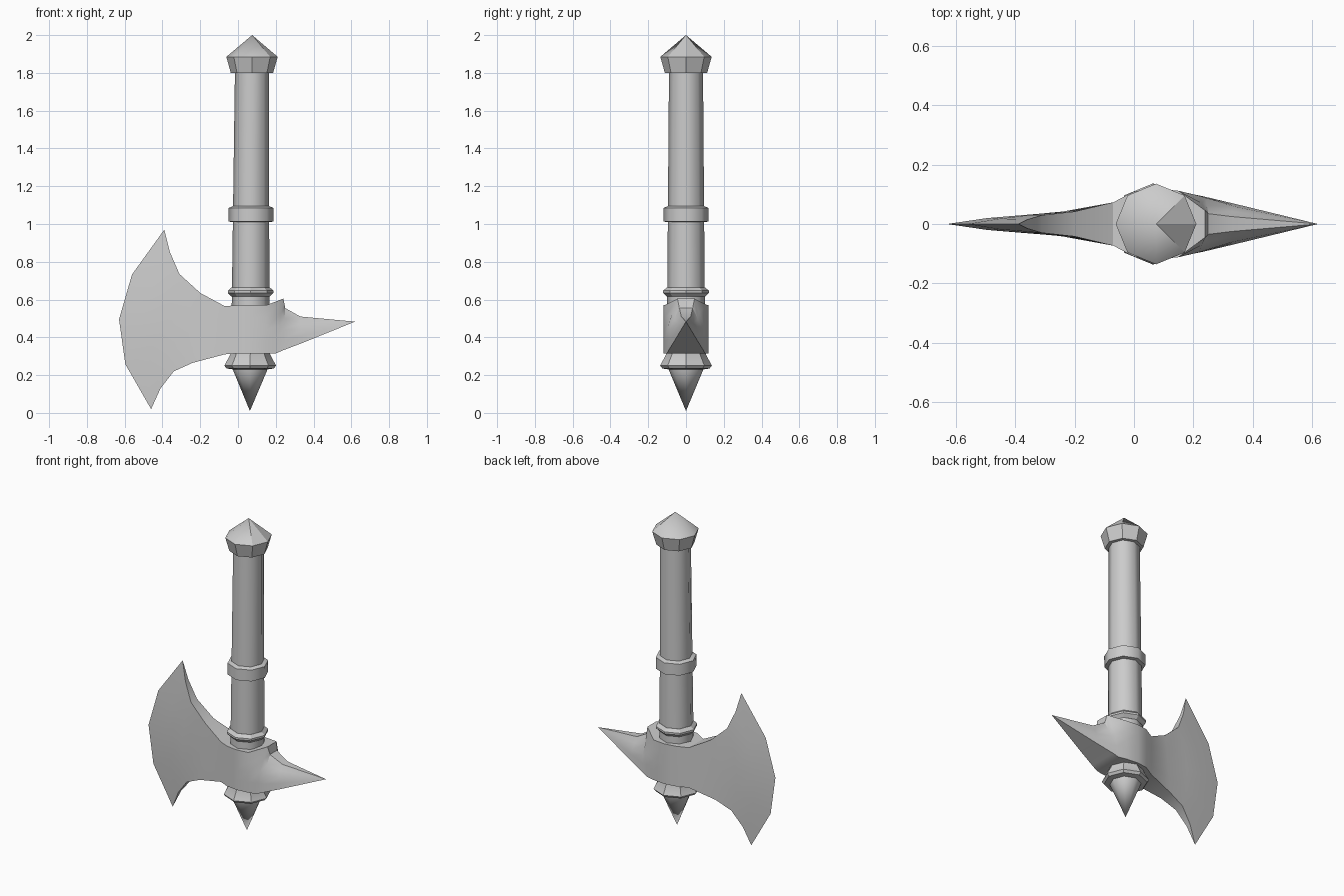
import bpy, bmesh, math

cube = bpy.data.objects.get("Cube")
if cube:
    bpy.data.objects.remove(cube, do_unlink=True)

steel = bpy.data.materials.new("grey_steel")
steel.use_nodes = True
GREY = (0.6, 0.6, 0.6, 1)
steel.diffuse_color = GREY
steel.node_tree.nodes["Principled BSDF"].inputs["Base Color"].default_value = GREY


def ring_part(name, rings, angle=30):
    """Skin a list of equally long point rings into a closed part."""
    bm = bmesh.new()
    loops = [[bm.verts.new(p) for p in ring] for ring in rings]
    count = len(loops[0])
    for low, high in zip(loops, loops[1:]):
        for i in range(count):
            j = (i + 1) % count
            bm.faces.new((low[i], low[j], high[j], high[i]))
    bm.faces.new(loops[0][::-1])
    bm.faces.new(loops[-1])
    bmesh.ops.remove_doubles(bm, verts=bm.verts[:], dist=0.0005)
    bmesh.ops.recalc_face_normals(bm, faces=bm.faces[:])
    mesh = bpy.data.meshes.new(name)
    bm.to_mesh(mesh)
    bm.free()
    mesh.materials.append(steel)
    obj = bpy.data.objects.new(name, mesh)
    bpy.context.collection.objects.link(obj)
    bpy.ops.object.select_all(action="DESELECT")
    obj.select_set(True)
    bpy.context.view_layer.objects.active = obj
    bpy.ops.object.shade_smooth_by_angle(angle=math.radians(angle))
    return obj


def turned_part(name, profile, angle=30, sides=8):
    """Turn a (radius, height) profile around the slightly leaning shaft axis."""
    rings = []
    for radius, z in profile:
        centre = 0.063 + 0.006 * z
        turns = [math.tau * i / sides for i in range(sides)]
        rings.append([(centre + radius * math.cos(a), radius * math.sin(a), z)
                      for a in turns])
    return ring_part(name, rings, angle)


# Handle, its bands and the pommel
turned_part("shaft", [(0.102, 0.3), (0.099, 0.65), (0.09, 1.82)], angle=50)
turned_part("grip_band", [(0.095, 1.01), (0.119, 1.013), (0.119, 1.085), (0.095, 1.095)], angle=50)
turned_part("neck_ring", [(0.1, 0.615), (0.121, 0.635), (0.121, 0.647), (0.1, 0.665)])
turned_part("pommel", [(0.112, 1.8), (0.136, 1.885), (0, 2)])

# Collar and spike under the head
turned_part("lower_collar", [(0.105, 0.325), (0.105, 0.31), (0.137, 0.25), (0.125, 0.235), (0.09, 0.23)])
turned_part("bottom_spike", [(0.092, 0.24), (0.09, 0.225), (0, 0.01)], angle=50)


def section(bottom, top, bulge, widths):
    """Ring through the head: bowed column of points, mirrored front to back."""
    column = []
    for i in range(5):
        t = i / 4
        bow = 1 - (2 * t - 1) ** 2
        x = bottom[0] + (top[0] - bottom[0]) * t + bulge * bow
        z = bottom[1] + (top[1] - bottom[1]) * t
        low, mid, high = widths
        w = low + (mid - low) * 2 * t if t < 0.5 else mid + (high - mid) * (2 * t - 1)
        column.append((x, w, z))
    return [(x, -w, z) for x, w, z in column] + column[::-1]


# Axe head from the cutting edge, through the socket, to the rear spike
stations = [
    ((-0.46, 0.02), (-0.39, 0.97), -0.205, (0, 0, 0)),
    ((-0.41, 0.13), (-0.36, 0.85), -0.11, (0.015, 0.02, 0.015)),
    ((-0.34, 0.22), (-0.31, 0.735), -0.05, (0.03, 0.03, 0.03)),
    ((-0.24, 0.265), (-0.2, 0.635), 0, (0.042, 0.042, 0.042)),
    ((-0.07, 0.31), (-0.07, 0.565), 0, (0.073, 0.073, 0.073)),
    ((0, 0.315), (0, 0.57), 0, (0.11, 0.11, 0.11)),
    ((0.07, 0.315), (0.07, 0.57), 0, (0.12, 0.12, 0.12)),
    ((0.15, 0.315), (0.15, 0.57), 0, (0.112, 0.112, 0.112)),
    ((0.2, 0.315), (0.24, 0.605), 0, (0.1, 0.095, 0.045)),
    ((0.235, 0.33), (0.25, 0.555), 0, (0.093, 0.088, 0.035)),
    ((0.34, 0.37), (0.33, 0.51), 0, (0.068, 0.06, 0.025)),
    ((0.62, 0.483), (0.62, 0.483), 0, (0, 0, 0)),
]
ring_part("axe_head", [section(*s) for s in stations])
